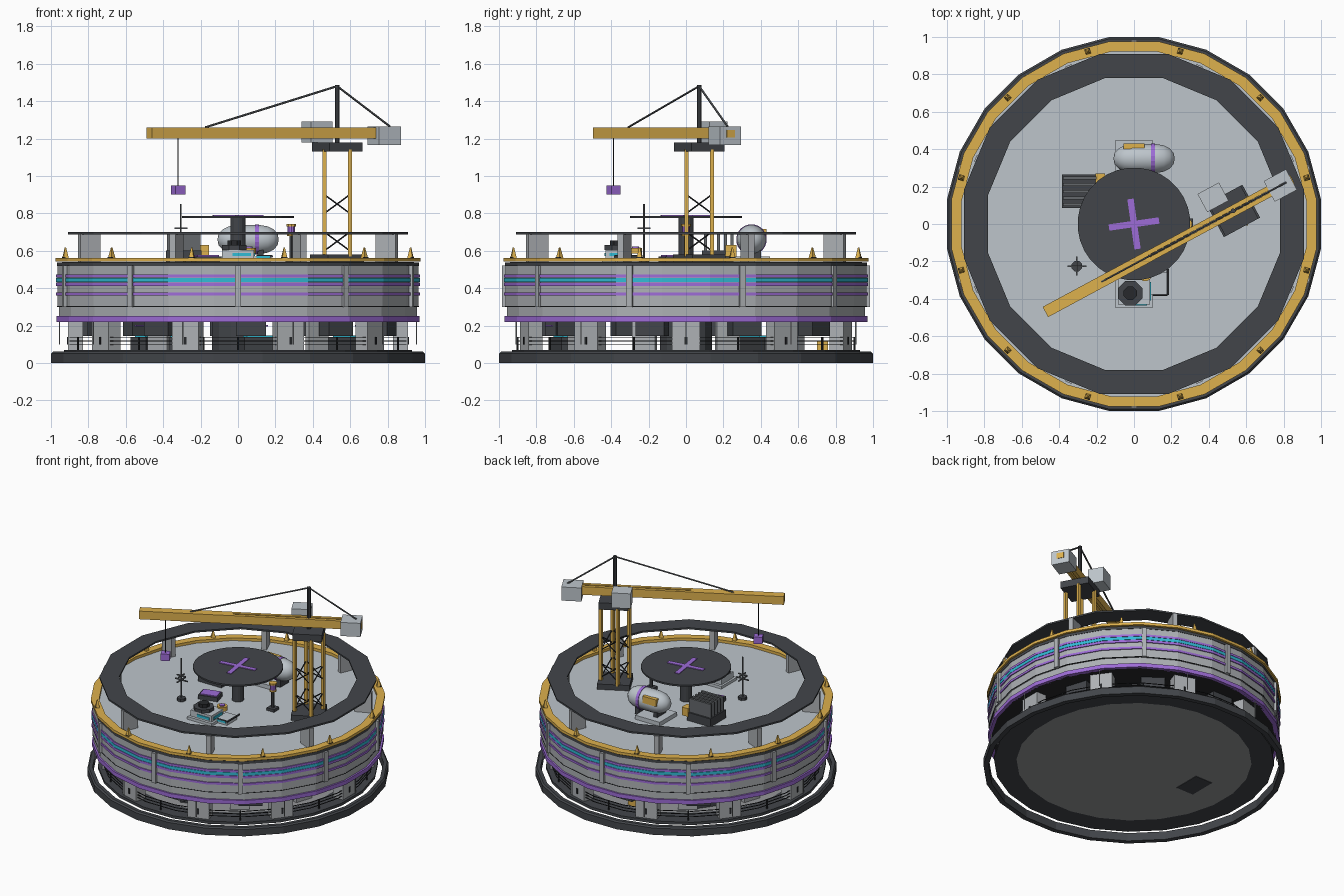
import bpy, bmesh, math
from math import cos, sin, pi, radians
from mathutils import Vector, Matrix

if "Cube" in bpy.data.objects:
    bpy.data.objects.remove(bpy.data.objects["Cube"])


def material(name, r, g, b):
    m = bpy.data.materials.new(name)
    m.diffuse_color = (r, g, b, 1)
    m.use_nodes = True
    m.node_tree.nodes["Principled BSDF"].inputs["Base Color"].default_value = (r, g, b, 1)
    return m


GREY = material("wall grey", .42, .44, .46)
PALE = material("pale roof grey", .51, .56, .6)
STEEL = material("steel grey", .13, .14, .15)
SLATE = material("dark slate", .055, .06, .068)
BLACK = material("near black", .02, .022, .025)
UNDER = material("underside grey", .3, .31, .32)
YELLOW = material("safety yellow", .73, .44, .075)
PURPLE = material("purple", .34, .15, .68)
CYAN = material("cyan", .03, .5, .66)


def finish(name, bm, mat, matrix=Matrix()):
    bmesh.ops.recalc_face_normals(bm, faces=bm.faces)
    me = bpy.data.meshes.new(name)
    bm.to_mesh(me)
    bm.free()
    me.materials.append(mat)
    ob = bpy.data.objects.new(name, me)
    ob.matrix_world = matrix
    bpy.context.collection.objects.link(ob)
    return ob


def box(name, c, size, mat, turn=0):
    bm = bmesh.new()
    bmesh.ops.create_cube(bm, size=1)
    bmesh.ops.scale(bm, vec=size, verts=bm.verts)
    return finish(name, bm, mat, Matrix.Translation(c) @ Matrix.Rotation(radians(turn), 4, 'Z'))


def lathe(name, profile, n, mat, matrix=Matrix()):
    """Closed outline of (apothem, z) turned into an n-sided solid."""
    bm = bmesh.new()
    k = 1 / cos(pi / n)
    rows = []
    for i in range(n):
        a = (i + .5) * 2 * pi / n
        rows.append([bm.verts.new((r * k * cos(a), r * k * sin(a), z)) for r, z in profile])
    m = len(profile)
    for i in range(n):
        p, q = rows[i], rows[(i + 1) % n]
        for j in range(m):
            if profile[j][0] + profile[(j + 1) % m][0] > 0:
                bm.faces.new((p[j], q[j], q[(j + 1) % m], p[(j + 1) % m]))
    bmesh.ops.remove_doubles(bm, verts=bm.verts, dist=1e-5)
    return finish(name, bm, mat, matrix)


def ring(name, r0, r1, z0, z1, mat, n=24, at=(0, 0, 0)):
    return lathe(name, [(r0, z0), (r1, z0), (r1, z1), (r0, z1)], n, mat, Matrix.Translation(at))


def rod(name, a, b, r, mat, n=6):
    a, b = Vector(a), Vector(b)
    d = b - a
    m = Matrix.Translation(a) @ d.to_track_quat('Z', 'Y').to_matrix().to_4x4()
    return lathe(name, [(0, 0), (r, 0), (r, d.length), (0, d.length)], n, mat, m)


def polar(r, deg, z):
    return (r * cos(radians(deg)), r * sin(radians(deg)), z)


# Ground rim and raised floor
lathe("base_rim", [(.965, 0), (1, 0), (1, .05), (.99, .06), (.965, .06)], 24, SLATE)
ring("floor_edge", .78, .93, .05, .07, SLATE)
ring("floor_disc", 0, .78, .05, .07, UNDER)
box("floor_hatch", (-.51, .02, .049), (.14, .2, .004), SLATE)

# Open lower storey: piers, inner panels, rails, hanging cabinets
for i in range(10):
    a = 36 * i - 72
    box("pier", polar(.87, a, .145), (.08, .15, .15), GREY, a)
    box("pier_slot", polar(.912, a, .12), (.006, .014, .04), BLACK, a)
    b = 36 * i - 90
    box("pilaster", polar(.974, b, .41), (.022, .032, .22), GREY, b)
    box("hanging_cabinet", polar(.8, b + 5, .185), (.09, .16, .08), SLATE, b)
    rod("rail_post", polar(.9, b, .07), polar(.9, b, .14), .005, BLACK)
    rod("drop_line", polar(.955, a, .1), polar(.955, a, .23), .003, GREY)
    if i % 5:
        box("inner_panel", polar(.72, b, .145), (.03, .13, .15), GREY, b)
    if i % 3 == 0:
        box("console", polar(.66, a - 8, .105), (.1, .2, .07), SLATE, a)
        box("console_screen", polar(.66, a - 8, .143), (.07, .16, .008), CYAN, a)
        box("light_strip", polar(.74, a - 10, .2), (.008, .12, .008), PURPLE, a)
box("supply_crate", (-.1, .73, .095), (.08, .06, .05), YELLOW)
for z in (.095, .115, .135):
    ring("hand_rail", .897, .902, z, z + .004, BLACK)
ring("lift_core", 0, .14, .07, .23, SLATE, 12)

# Main drum with painted bands
ring("drum_underside", 0, .95, .22, .235, BLACK)
ring("drum_lower_wall", .9, .958, .235, .3, GREY)
ring("drum_wall", .88, .965, .3, .52, GREY)
ring("lower_band", .94, .97, .22, .25, PURPLE)
for z, h, m in ((.36, .016, PURPLE), (.412, .018, PURPLE), (.432, .022, CYAN), (.456, .016, PURPLE)):
    ring("painted_stripe", .96, .972, z, z + h, m)
ring("wall_groove", .95, .967, .3, .304, BLACK)
ring("roof_rim", .93, .968, .518, .537, SLATE)
ring("roof_deck", 0, .94, .5, .54, PALE)
ring("edge_ring", .922, .977, .542, .562, YELLOW)
for i in range(12):
    a = 15 + 30 * i
    tip = Matrix.Translation(polar(.955, a, .562)) @ Matrix.Rotation(radians(a), 4, 'Z')
    lathe("ring_beacon", [(0, 0), (.014, 0), (.003, .055), (0, .055)], 4, YELLOW, tip)
    box("beacon_foot", polar(.965, a, .563), (.012, .03, .006), BLACK, a)

# Canopy ring on fins
ring("canopy_ring", .78, .91, .688, .7, SLATE, 16)
for i in range(8):
    a = 22.5 + 45 * i
    box("canopy_fin", polar(.86, a, .614), (.115, .035, .15), GREY, a)

# Landing pad
ring("landing_pad", 0, .3, .775, .787, SLATE, 32)
ring("pad_column", 0, .04, .54, .775, SLATE, 16)
for t in (8, 98):
    box("pad_cross", (0, 0, .789), (.27, .034, .006), PURPLE, t)

# Storage tank
box("tank_plinth", (0, .35, .555), (.2, .2, .03), PALE)
tank = [(0, 0), (.03, .006), (.055, .03), (.07, .06), (.077, .1),
        (.077, .23), (.07, .27), (.055, .3), (.03, .322), (0, .328)]
lie = Matrix.Translation((-.11, .35, .66)) @ Matrix.Rotation(pi / 2, 4, 'Y')
for p in lathe("tank", tank, 20, PALE, lie).data.polygons:
    p.use_smooth = True
lathe("tank_band", [(.07, .2), (.081, .2), (.081, .222), (.07, .222)], 20, PURPLE, lie)
box("tank_pack", (0, .415, .69), (.11, .03, .05), YELLOW)
for x in (-.03, .12):
    box("tank_saddle", (x, .35, .58), (.03, .1, .06), SLATE)

# Finned cooler
box("cooler_base", (-.29, .175, .57), (.19, .18, .06), SLATE)
for i in range(5):
    box("cooler_fin", (-.29, .105 + .035 * i, .625), (.18, .016, .15), STEEL)
box("cooler_valve", (-.18, .24, .6), (.05, .06, .06), YELLOW)

# Vent unit with fan, side valve and pipe
box("vent_plinth", (0, -.36, .55), (.2, .18, .02), PALE)
box("vent_unit", (0, -.36, .58), (.17, .14, .05), PALE)
box("vent_light_front", (.02, -.432, .58), (.1, .008, .018), CYAN)
box("vent_light_side", (.087, -.36, .58), (.008, .1, .018), CYAN)
box("vent_side_box", (.13, -.32, .555), (.09, .12, .03), PALE)
box("vent_side_light", (.135, -.382, .563), (.07, .008, .016), CYAN)
ring("vent_fan", 0, .065, .605, .63, SLATE, 8, (-.02, -.37, 0))
ring("vent_hub", 0, .035, .63, .655, BLACK, 8, (-.02, -.37, 0))
ring("side_valve", 0, .035, .585, .615, YELLOW, 12, (.06, -.27, 0))
ring("side_valve_cap", 0, .018, .615, .622, PURPLE, 12, (.06, -.27, 0))
rod("vent_pipe", (.18, -.24, .57), (.18, -.38, .57), .006, SLATE)
rod("vent_pipe_end", (.18, -.38, .57), (.1, -.38, .57), .006, SLATE)
box("pad_side_box", (-.17, -.08, .555), (.14, .1, .03), SLATE, 15)
box("pad_side_panel", (-.17, -.08, .573), (.12, .08, .008), PURPLE, 15)

# Antenna and lamp post
ring("antenna_foot", 0, .028, .54, .56, SLATE, 8, (-.305, -.225, 0))
rod("antenna", (-.305, -.225, .54), (-.305, -.225, .85), .004, STEEL)
for z, w in ((.69, .1), (.72, .07)):
    box("antenna_bar", (-.305, -.225, z), (w, .008, .008), STEEL)
    box("antenna_cross_bar", (-.305, -.225, z), (.008, w, .008), STEEL)
box("lamp_foot", (.285, 0, .55), (.06, .06, .02), SLATE)
rod("lamp_post", (.285, 0, .54), (.285, 0, .69), .01, SLATE)
ring("lamp_head", 0, .02, .69, .73, PURPLE, 10, (.285, 0, 0))
ring("lamp_cap", 0, .026, .73, .742, YELLOW, 10, (.285, 0, 0))
ring("lamp_collar", 0, .024, .68, .692, YELLOW, 10, (.285, 0, 0))

# Crane tower
CX, CY, TURN = .53, .07, 28.3
box("crane_foot", (CX, CY, .56), (.22, .2, .04), SLATE, TURN)
corners = [(CX + sx * .068, CY + sy * .068) for sx, sy in ((-1, -1), (1, -1), (1, 1), (-1, 1))]
for i in range(4):
    a, b = corners[i], corners[(i + 1) % 4]
    rod("crane_leg", (*a, .57), (*a, 1.14), .011, YELLOW, 4)
    for z in (.6, .8):
        rod("crane_brace", (*a, z), (*b, z + .1), .0035, BLACK)
        rod("crane_brace", (*b, z), (*a, z + .1), .0035, BLACK)
box("crane_head", (CX, CY, 1.155), (.2, .2, .05), SLATE, TURN)


# Crane jib, placed along its own turned axis
def along(d, side, z):
    t = radians(TURN)
    return (CX + d * cos(t) - side * sin(t), CY + d * sin(t) + side * cos(t), z)


for s in (-1, 1):
    box("jib_beam", along(-.15, s * .018, 1.23), (.76, .024, .06), YELLOW, TURN)
box("jib_tip", along(-.825, 0, 1.23), (.63, .062, .06), YELLOW, TURN)
box("counterweight", along(.287, 0, 1.215), (.135, .125, .1), PALE, TURN)
box("counterweight_mark", along(.356, 0, 1.225), (.006, .05, .04), YELLOW, TURN)
box("crane_cab", along(-.06, .115, 1.235), (.13, .11, .11), PALE, TURN)
rod("crane_pole", along(0, 0, 1.18), along(0, 0, 1.485), .012, SLATE, 8)
rod("jib_stay", along(0, 0, 1.48), along(-.8, 0, 1.26), .005, STEEL)
rod("tail_stay", along(0, 0, 1.48), along(.32, 0, 1.265), .005, STEEL)
rod("hoist_cable", along(-.965, 0, .94), along(-.965, 0, 1.21), .0025, BLACK)
box("hoist_load", along(-.965, 0, .925), (.06, .055, .05), PURPLE, TURN)
